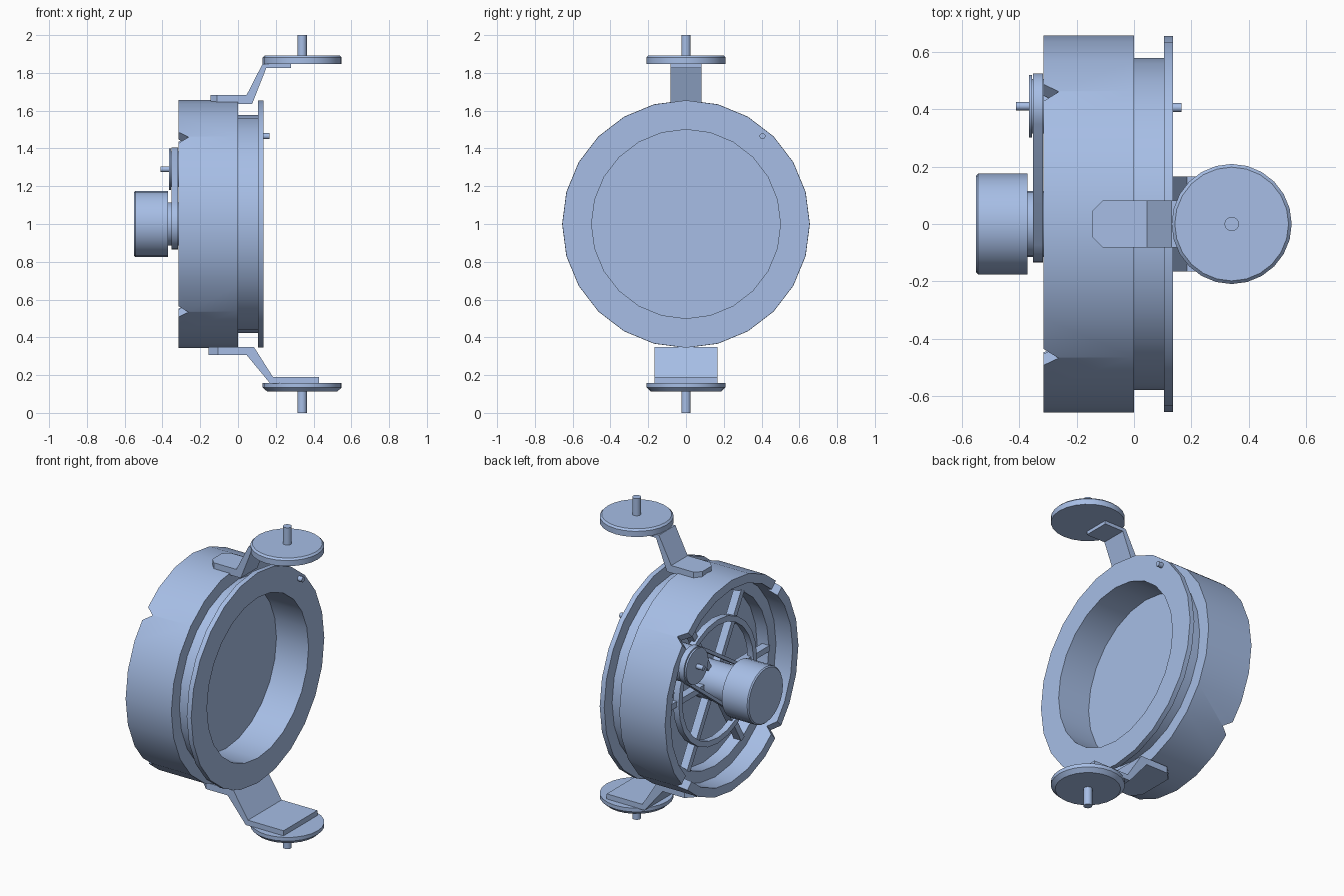
import bpy, bmesh, math
from mathutils import Matrix, Vector

if "Cube" in bpy.data.objects:
    bpy.data.objects.remove(bpy.data.objects["Cube"])

mat = bpy.data.materials.new("steel blue")
mat.diffuse_color = (0.385, 0.515, 0.79, 1)
mat.use_nodes = True
mat.node_tree.nodes["Principled BSDF"].inputs["Base Color"].default_value = mat.diffuse_color


def finish(name, bm):
    bmesh.ops.remove_doubles(bm, verts=bm.verts, dist=1e-5)
    bmesh.ops.recalc_face_normals(bm, faces=bm.faces)
    me = bpy.data.meshes.new(name)
    bm.to_mesh(me)
    bm.free()
    ob = bpy.data.objects.new(name, me)
    bpy.context.collection.objects.link(ob)
    me.materials.append(mat)
    return ob


def smooth(ob):
    bpy.ops.object.select_all(action='DESELECT')
    ob.select_set(True)
    bpy.context.view_layer.objects.active = ob
    bpy.ops.object.shade_smooth_by_angle(angle=math.radians(32))
    return ob


def lathe(name, profile, axis='X', centre=(0, 0, 0), sides=24, closed=False):
    """Spin (position along axis, radius) points about an x or z axis."""
    bm = bmesh.new()
    rings = []
    for a, r in profile:
        ring = []
        for i in range(sides):
            t = 2 * math.pi * i / sides
            c, s = r * math.cos(t), r * math.sin(t)
            p = (a, c, s) if axis == 'X' else (c, s, a)
            ring.append(bm.verts.new(Vector(p) + Vector(centre)))
        rings.append(ring)
    pairs = list(zip(rings, rings[1:])) + ([(rings[-1], rings[0])] if closed else [])
    for a, b in pairs:
        for i in range(sides):
            j = (i + 1) % sides
            bm.faces.new((a[i], a[j], b[j], b[i]))
    if not closed:
        bm.faces.new(rings[0])
        bm.faces.new(rings[-1])
    return smooth(finish(name, bm))


def box(name, size, matrix):
    bm = bmesh.new()
    bmesh.ops.create_cube(bm, size=1, matrix=matrix @ Matrix.Diagonal((*size, 1)))
    return finish(name, bm)


def radial(x, r, angle):
    """Frame at radius r from the drum axis, with its y axis pointing outward."""
    return (Matrix.Translation((x, r * math.cos(angle), 1 + r * math.sin(angle)))
            @ Matrix.Rotation(angle, 4, 'X'))


def bracket(name, profile, half, chamfer):
    """Extrude an x-z profile along y, chamfering the corners of the rear end."""
    bm = bmesh.new()
    f = bm.faces.new([bm.verts.new((x, -half, z)) for x, z in profile])
    ext = bmesh.ops.extrude_face_region(bm, geom=[f])
    vs = [g for g in ext['geom'] if isinstance(g, bmesh.types.BMVert)]
    bmesh.ops.translate(bm, verts=vs, vec=(0, 2 * half, 0))
    xmin = min(x for x, z in profile)
    ends = [e for e in bm.edges if all(abs(v.co.x - xmin) < 1e-4 for v in e.verts)
            and abs(e.verts[0].co.y - e.verts[1].co.y) < 1e-4]
    bmesh.ops.bevel(bm, geom=ends, offset=chamfer, segments=1, affect='EDGES')
    return finish(name, bm)


C = (0, 0, 1)          # drum centre
P = (0, 0.41, 1.29)    # small pulley centre

# Housing: flange, neck, drum and inner floor in one section
drum = lathe("drum_housing", [
    (-0.085, 0.1), (-0.085, 0.5), (0.136, 0.5), (0.136, 0.655), (0.105, 0.655),
    (0.105, 0.577), (0, 0.577), (0, 0.656), (-0.315, 0.656), (-0.315, 0.6),
    (-0.2, 0.6), (-0.2, 0.53), (-0.12, 0.53), (-0.12, 0.1)], centre=C)

# Four V notches in the rear rim (turned slightly off the facet seams)
for k in range(4):
    m = (radial(-0.317, 0.63, math.radians(45.4 + 90 * k))
         @ Matrix.Diagonal((1.3, 1, 1, 1)) @ Matrix.Rotation(math.radians(45), 4, 'Y'))
    cutter = box("notch_cutter", (0.06, 0.17, 0.06), m)
    cutter.hide_render = True
    mod = drum.modifiers.new("notch", 'BOOLEAN')
    mod.operation = 'DIFFERENCE'
    mod.object = cutter
    mod.solver = 'EXACT'
    bpy.context.view_layer.objects.active = drum
    bpy.ops.object.modifier_apply(modifier=mod.name)
    bpy.data.objects.remove(cutter)
smooth(drum)

# Six spokes and the ring they carry
for k in range(6):
    box("spoke", (0.05, 0.44, 0.036), radial(-0.18, 0.315, math.radians(60 * k)))
lathe("spoke_ring", [(-0.22, 0.35), (-0.22, 0.385), (-0.18, 0.385), (-0.18, 0.35)],
      centre=C, closed=True)

# Hub with motor knob
lathe("hub", [(-0.37, 0.115), (-0.12, 0.115)], centre=C)
lathe("motor_knob", [(-0.55, 0.168), (-0.543, 0.175), (-0.37, 0.175)], centre=C)

# Small pulley and its pin
lathe("pulley", [(-0.365, 0.109), (-0.355, 0.109), (-0.355, 0.095), (-0.315, 0.095),
                 (-0.315, 0.109), (-0.2, 0.109)], centre=P)
lathe("pulley_pin", [(-0.41, 0.015), (-0.36, 0.015)], centre=P, sides=12)


# Belt looped round hub and pulley
def belt_loop(r_hub, r_pulley, n=12):
    d = math.hypot(P[1], P[2] - 1)
    base = math.atan2(P[2] - 1, P[1])
    t = math.acos((r_hub - r_pulley) / d)
    pts = []
    for cy, cz, r, a0, a1 in ((0, 1, r_hub, t, 2 * math.pi - t),
                              (P[1], P[2], r_pulley, -t, t)):
        for i in range(n + 1):
            a = base + a0 + (a1 - a0) * i / n
            pts.append((cy + r * math.cos(a), cz + r * math.sin(a)))
    return pts


bm = bmesh.new()
loops = [[bm.verts.new((x, y, z)) for y, z in belt_loop(0.115 + o, 0.095 + o)]
         for x, o in ((-0.352, 0), (-0.352, 0.02), (-0.317, 0.02), (-0.317, 0))]
for k in range(4):
    a, b = loops[k], loops[(k + 1) % 4]
    for i in range(len(a)):
        j = (i + 1) % len(a)
        bm.faces.new((a[i], a[j], b[j], b[i]))
smooth(finish("drive_belt", bm))

# Locating pin on the flange
lathe("flange_pin", [(0.13, 0.016), (0.166, 0.016)], centre=(0, 0.405, 1.465), sides=12)

# Cranked mounting brackets
bracket("upper_bracket", [(-0.145, 1.65), (-0.145, 1.682), (0.045, 1.682), (0.13, 1.848),
                          (0.28, 1.848), (0.28, 1.826), (0.15, 1.826), (0.075, 1.636),
                          (0.0, 1.636)], 0.081, 0.035)
bracket("lower_bracket", [(-0.155, 0.348), (0.085, 0.348), (0.185, 0.19), (0.43, 0.19),
                          (0.43, 0.156), (0.17, 0.156), (0.045, 0.307),
                          (-0.155, 0.307)], 0.166, 0.05)

# Pivot discs and pivot pins
X = (0.34, 0, 0)
lathe("upper_disc", [(1.847, 0.209), (1.882, 0.209), (1.893, 0.198)], 'Z', X)
lathe("upper_pivot_pin", [(1.88, 0.025), (2.0, 0.025)], 'Z', X, 16)
lathe("lower_disc", [(0.112, 0.185), (0.135, 0.209), (0.158, 0.209)], 'Z', X)
lathe("lower_pivot_pin", [(0.0, 0.025), (0.12, 0.025)], 'Z', X, 16)
